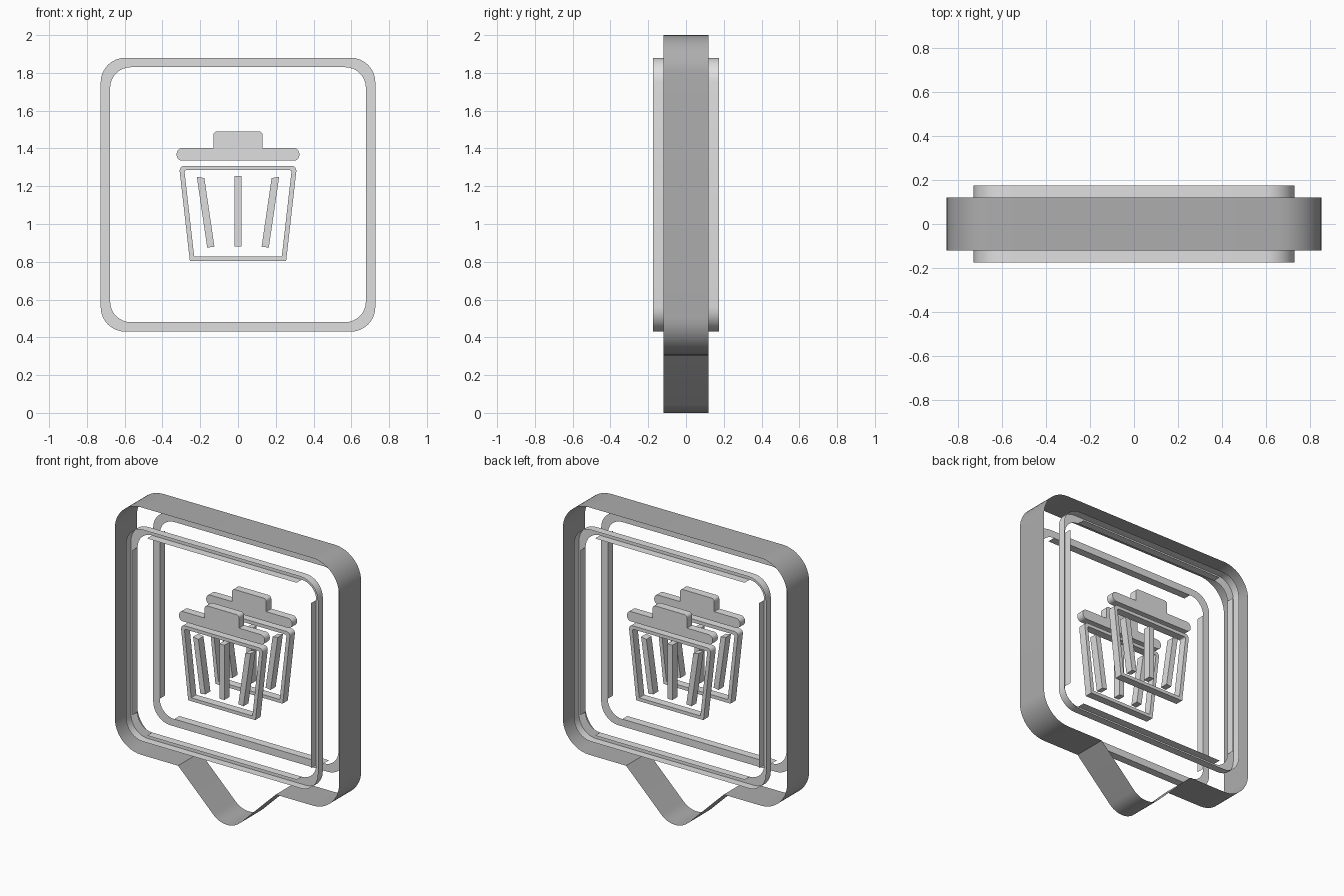
import bpy, bmesh, math
from mathutils import Vector

cube = bpy.data.objects.get("Cube")
if cube:
    bpy.data.objects.remove(cube, do_unlink=True)


def material(name, value):
    m = bpy.data.materials.new(name)
    m.use_nodes = True
    m.diffuse_color = (value, value, value, 1)
    m.node_tree.nodes["Principled BSDF"].inputs["Base Color"].default_value = (value, value, value, 1)
    return m


shell_grey = material("mid_grey", 0.42)
sign_grey = material("light_grey", 0.74)
BACK, FACE = 0.12, 0.175      # depth of the shell and of the raised signs


def rounded(corners, radii, steps=8):
    """Round every corner of an (x, z) outline with a tangent arc."""
    out = []
    pts = [Vector(c) for c in corners]
    for i, p in enumerate(pts):
        r = radii[i] if isinstance(radii, (list, tuple)) else radii
        if r == 0:
            out.append(p)
            continue
        a = (pts[i - 1] - p).normalized()
        b = (pts[(i + 1) % len(pts)] - p).normalized()
        half = a.angle(b) / 2
        centre = p + (a + b).normalized() * (r / math.sin(half))
        reach = r / math.tan(half)
        s, e = p + a * reach - centre, p + b * reach - centre
        sweep = s.angle(e)
        for k in range(steps + 1):
            t = k / steps
            out.append(centre + (s * math.sin((1 - t) * sweep) + e * math.sin(t * sweep)) / math.sin(sweep))
    return out


def box(half_w, low, high):
    return [(-half_w, low), (half_w, low), (half_w, high), (-half_w, high)]


def loop(bm, outline, y):
    return [bm.verts.new((p[0], y, p[1])) for p in outline]


def bridge(bm, a, b, keep=lambda p, q: True):
    for i in range(len(a)):
        if keep(a[i - 1].co, a[i].co):
            bm.faces.new((a[i - 1], a[i], b[i], b[i - 1]))


def finish(bm, name, mat):
    bmesh.ops.recalc_face_normals(bm, faces=bm.faces)
    mesh = bpy.data.meshes.new(name)
    bm.to_mesh(mesh)
    bm.free()
    mesh.materials.append(mat)
    obj = bpy.data.objects.new(name, mesh)
    bpy.context.collection.objects.link(obj)
    bpy.ops.object.select_all(action='DESELECT')
    obj.select_set(True)
    bpy.context.view_layer.objects.active = obj
    bpy.ops.object.shade_smooth_by_angle(angle=math.radians(30))


def slab(name, outline, side):
    """Solid plate standing proud of one side."""
    bm = bmesh.new()
    a, b = loop(bm, outline, side * BACK), loop(bm, outline, side * FACE)
    bridge(bm, a, b)
    bm.faces.new(a)
    bm.faces.new(b)
    finish(bm, name, sign_grey)


# Open shell: rounded square with a pointed tail
shell = [(-0.85, 0.305), (-0.37, 0.305), (0, -0.06), (0.37, 0.305),
         (0.85, 0.305), (0.85, 2), (-0.85, 2)]
outline = rounded(shell, [0.2, 0, 0.145, 0, 0.2, 0.2, 0.2], 12)
bm = bmesh.new()
bridge(bm, loop(bm, outline, -BACK), loop(bm, outline, BACK))
finish(bm, "outer_shell", shell_grey)

for label, side in (("front", -1), ("back", 1)):
    # Border frame: outer wall, base ring and straight inner flanges
    outer = rounded(box(0.727, 0.43, 1.88), 0.13)
    inner = rounded(box(0.677, 0.48, 1.83), 0.11)
    bm = bmesh.new()
    base_out, base_in = loop(bm, outer, side * BACK), loop(bm, inner, side * BACK)
    bridge(bm, base_out, base_in)
    bridge(bm, base_out, loop(bm, outer, side * FACE))
    bridge(bm, base_in, loop(bm, inner, side * FACE), lambda p, q: (p - q).length > 0.5)
    loose = [v for v in bm.verts if not v.link_faces]
    bmesh.ops.delete(bm, geom=loose, context='VERTS')
    finish(bm, label + "_border", sign_grey)

    # Bin lid and handle
    slab(label + "_bin_lid", rounded(box(0.325, 1.335, 1.402), 0.03, 5), side)
    slab(label + "_bin_handle", rounded(box(0.13, 1.402, 1.49), [0, 0, 0.02, 0.02], 4), side)

    # Bin body: hollow tapered frame
    outer = rounded([(-0.255, 0.805), (0.255, 0.805), (0.312, 1.308), (-0.312, 1.308)],
                    [0.004, 0.004, 0.025, 0.025], 4)
    inner = rounded([(-0.232, 0.828), (0.232, 0.828), (0.284, 1.285), (-0.284, 1.285)],
                    [0.004, 0.004, 0.01, 0.01], 4)
    bm = bmesh.new()
    loops = [loop(bm, o, side * y) for o, y in
             ((outer, BACK), (outer, FACE), (inner, FACE), (inner, BACK))]
    for i in range(4):
        bridge(bm, loops[i - 1], loops[i])
    finish(bm, label + "_bin_body", sign_grey)

    # Bin slats: one upright, two leaning
    slab(label + "_middle_slat", box(0.019, 0.88, 1.255), side)
    for name, s in (("left", 1), ("right", -1)):
        lean = [(s * 0.125, 0.88), (s * 0.163, 0.875), (s * 0.218, 1.25), (s * 0.178, 1.243)]
        slab(f"{label}_{name}_slat", lean, side)
